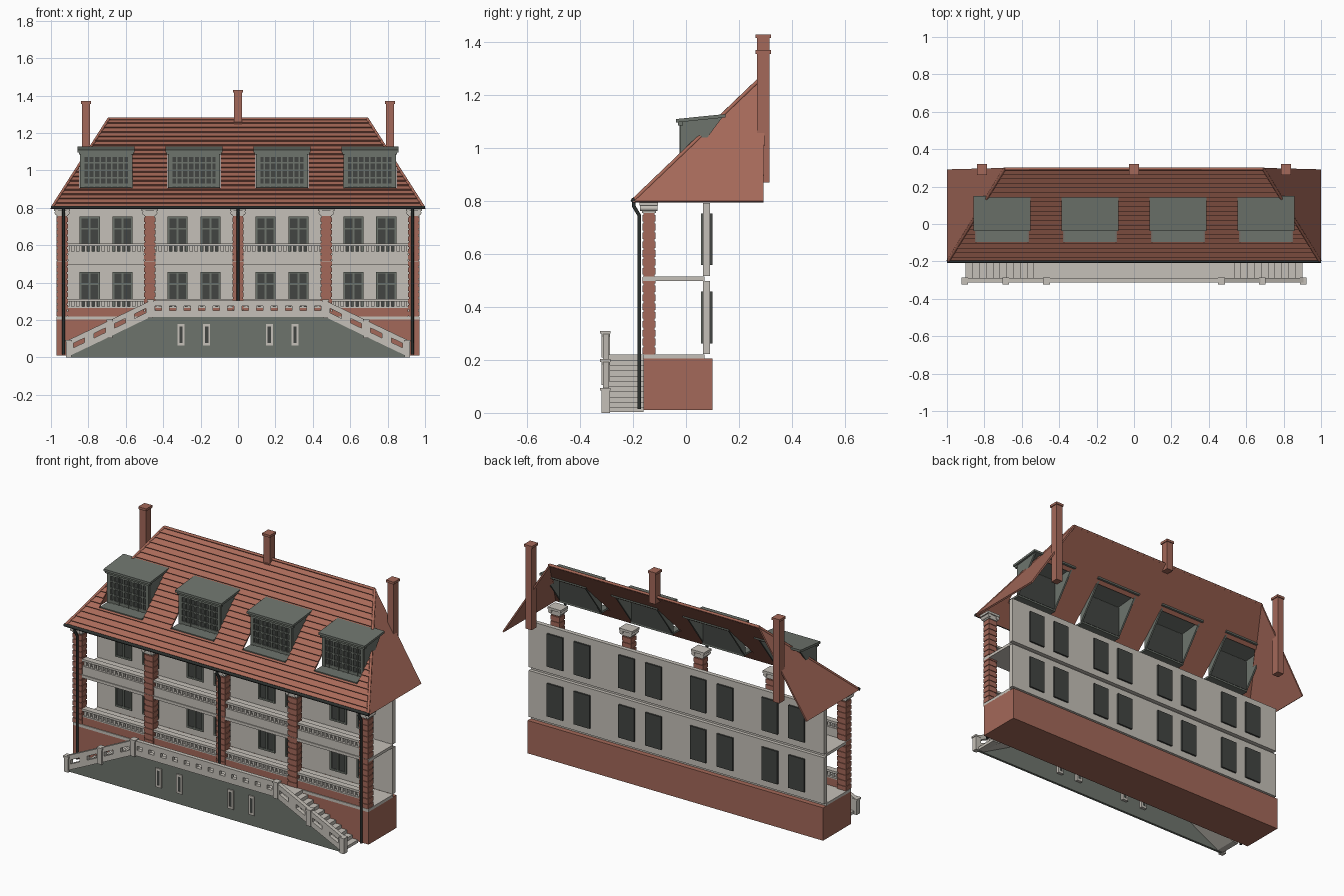
import bpy, bmesh
from mathutils import Vector

cube = bpy.data.objects.get("Cube")
if cube:
    bpy.data.objects.remove(cube, do_unlink=True)


def material(name, r, g, b):
    m = bpy.data.materials.new(name)
    m.use_nodes = True
    m.diffuse_color = (r, g, b, 1)
    m.node_tree.nodes["Principled BSDF"].inputs["Base Color"].default_value = (r, g, b, 1)
    return m


STONE = material("pale stone", 0.56, 0.53, 0.48)
BRICK = material("red brick", 0.37, 0.14, 0.10)
TILE = material("roof tile", 0.40, 0.145, 0.10)
GREY = material("grey paint", 0.155, 0.175, 0.152)
DARK = material("dark metal", 0.025, 0.03, 0.028)
GLASS = material("dark glass", 0.055, 0.06, 0.055)


def box(bm, x0, x1, y0, y1, z0, z1):
    prism(bm, [(x0, z0), (x1, z0), (x1, z1), (x0, z1)], y0, y1)


def prism(bm, pts, a, b, axis="y"):
    """Extrude a flat outline: (x, z) points along y, or (y, z) points along x."""
    def at(p, t):
        return (p[0], t, p[1]) if axis == "y" else (t, p[0], p[1])
    lo = [bm.verts.new(at(p, a)) for p in pts]
    hi = [bm.verts.new(at(p, b)) for p in pts]
    bm.faces.new(lo)
    bm.faces.new(hi[::-1])
    for i in range(len(pts)):
        j = (i + 1) % len(pts)
        bm.faces.new((lo[j], lo[i], hi[i], hi[j]))


def finish(bm, name, mat):
    bmesh.ops.recalc_face_normals(bm, faces=bm.faces[:])
    me = bpy.data.meshes.new(name)
    bm.to_mesh(me)
    bm.free()
    me.materials.append(mat)
    ob = bpy.data.objects.new(name, me)
    bpy.context.collection.objects.link(ob)
    return ob


def boxes(name, mat, items):
    bm = bmesh.new()
    for it in items:
        box(bm, *it)
    return finish(bm, name, mat)


def tube(name, mat, pts, radius):
    cu = bpy.data.curves.new(name, "CURVE")
    cu.dimensions = "3D"
    cu.bevel_depth = radius
    cu.bevel_resolution = 1
    cu.use_fill_caps = True
    sp = cu.splines.new("POLY")
    sp.points.add(len(pts) - 1)
    for p, co in zip(sp.points, pts):
        p.co = (*co, 1)
    cu.materials.append(mat)
    ob = bpy.data.objects.new(name, cu)
    bpy.context.collection.objects.link(ob)


# Basement, floor slabs and rear walls
W = 0.97
FLOORS = (0.22, 0.515)
boxes("basement", BRICK, [(-W, W, -0.16, 0.10, 0.01, 0.205)])
boxes("floor_slabs", STONE, [(-W, W, -0.163, 0.07, f - 0.017, f) for f in FLOORS])
boxes("rear_walls", STONE, [(-W, W, 0.065, 0.09, f + 0.003, f + 0.278) for f in FLOORS])

# Windows
glass, frames = [], []
for f in FLOORS:
    z0, z1 = f + 0.043, f + 0.238
    for c in (-0.705, -0.235, 0.235, 0.705):
        for x in (c - 0.088, c + 0.088):
            glass.append((x - 0.052, x + 0.052, 0.062, 0.1, z0, z1))
            for dx in (-0.049, 0, 0.049):
                frames.append((x + dx - 0.005, x + dx + 0.005, 0.056, 0.063, z0, z1))
            for z in (z0 + 0.005, z0 + 0.13, z1 - 0.005):
                frames.append((x - 0.054, x + 0.054, 0.056, 0.063, z - 0.005, z + 0.005))
boxes("window_glass", GLASS, glass)
boxes("window_frames", GREY, frames)

# Brick columns with raised courses, and capitals with scrolls
COLUMNS = (-0.94, -0.472, 0, 0.472, 0.94)
courses, caps = [], []
for x in COLUMNS:
    courses.append((x - 0.026, x + 0.026, -0.161, -0.119, 0.22, 0.757))
    for i in range(16):
        z = 0.222 + i * 0.0334
        courses.append((x - 0.03, x + 0.03, -0.165, -0.115, z, z + 0.025))
    caps.append((x - 0.03, x + 0.03, -0.167, -0.113, 0.755, 0.785))
    caps.append((x - 0.043, x + 0.043, -0.176, -0.106, 0.783, 0.797))
boxes("columns", BRICK, courses)
boxes("capitals", STONE, caps)
for x in COLUMNS:
    for s in (-1, 1):
        tube("capital_scroll", STONE, [(x + s * 0.03, -0.174, 0.773), (x + s * 0.03, -0.108, 0.773)], 0.012)

# Balcony parapets and balusters
rails = []
for f in FLOORS:
    spans = []
    for a, b in zip(COLUMNS, COLUMNS[1:]):
        a, b = a + 0.03, b - 0.03
        spans.append((a, b, -0.158, -0.13, f, f + 0.045))
        rails.append((a, b, -0.161, -0.125, f + 0.08, f + 0.093))
        rails.append((a, b, -0.16, -0.128, f + 0.045, f + 0.052))
        for i in range(15):
            x = a + (b - a) * (i + 0.5) / 15
            rails.append((x - 0.007, x + 0.007, -0.152, -0.136, f + 0.05, f + 0.082))
    boxes("balcony_parapet", BRICK if f < 0.4 else STONE, spans)
boxes("balustrades", STONE, rails)

# Terrace front wall, landing and stairs
bm = bmesh.new()
prism(bm, [(-0.91, 0), (0.91, 0), (0.91, 0.025), (0.465, 0.22), (-0.465, 0.22), (-0.91, 0.025)], -0.306, -0.292)
finish(bm, "terrace_wall", GREY)
boxes("landing", STONE, [(-0.5, 0.5, -0.3, -0.16, 0.2, 0.22)])
STEPS = 11
for s in (-1, 1):
    pts = [(s * 0.9, 0.003)]
    for i in range(STEPS):
        x = 0.9 - 0.4 * i / STEPS
        z = 0.22 * (i + 1) / STEPS
        pts += [(s * x, z), (s * (x - 0.4 / STEPS), z)]
    pts += [(s * 0.5, 0.195), (s * 0.86, 0.003)]
    bm = bmesh.new()
    prism(bm, pts, -0.293, -0.161)
    finish(bm, "stairs", STONE)


# Pierced stone parapet along the terrace and stairs
def parapet(bm, xa, za, xb, zb, holes, solid):
    def piece(t0, t1, lo, hi):
        (xs, zs), (xe, ze) = [(xa + (xb - xa) * t, za + (zb - za) * t) for t in (t0, t1)]
        prism(bm, [(xs, zs + lo), (xe, ze + lo), (xe, ze + hi), (xs, zs + hi)], -0.314, -0.29)
    piece(0, 1, 0, 0.034)
    piece(0, 1, 0.058, 0.088)
    for i in range(holes + 1):
        t0 = 0 if i == 0 else (i - 0.5 + solid / 2) / holes - solid / holes + 0.5 / holes - solid / 2 / holes + solid / 2 / holes - 0.5 / holes + 0.5 * solid / holes - 0.5 * solid / holes
        mid = i / holes
        piece(max(0, mid - solid / 2 / holes), min(1, mid + solid / 2 / holes), 0.034, 0.058)


bm = bmesh.new()
parapet(bm, -0.465, 0.216, 0.465, 0.216, 12, 0.55)
for s in (-1, 1):
    parapet(bm, s * 0.905, 0.006, s * 0.685, 0.111, 2, 0.45)
    parapet(bm, s * 0.685, 0.111, s * 0.468, 0.216, 2, 0.45)
    for x, z0, z1 in ((0.905, 0, 0.094), (0.685, 0.105, 0.203), (0.468, 0.21, 0.309)):
        box(bm, s * x - 0.014, s * x + 0.014, -0.32, -0.288, z0, z1 - 0.01)
        box(bm, s * x - 0.018, s * x + 0.018, -0.324, -0.286, z1 - 0.01, z1)
finish(bm, "terrace_parapet", STONE)

# Slit openings in the terrace wall
slit_frames, slits = [], []
for x in (-0.305, -0.168, 0.168, 0.305):
    for s in (-1, 1):
        slit_frames.append((x + s * 0.014 - 0.005, x + s * 0.014 + 0.005, -0.312, -0.275, 0.065, 0.178))
    for z in (0.065, 0.165):
        slit_frames.append((x - 0.019, x + 0.019, -0.312, -0.275, z, z + 0.013))
    slits.append((x - 0.01, x + 0.01, -0.309, -0.28, 0.075, 0.168))
boxes("slit_frames", STONE, slit_frames)
boxes("slit_glass", GLASS, slits)

# Tiled front roof slope, trimmed along both hips
EAVE, RIDGE = Vector((-0.195, 0.795)), Vector((0.3, 1.27))
d = RIDGE - EAVE
n = Vector((-d.y, d.x)).normalized()
ROWS = 20
outline = [tuple(EAVE)]
for i in range(ROWS):
    outline.append(tuple(EAVE + d * (i / ROWS) + n * 0.014))
    outline.append(tuple(EAVE + d * ((i + 1) / ROWS) + n * 0.005))
outline.append(tuple(RIDGE))
bm = bmesh.new()
prism(bm, outline, -1.01, 1.01, "x")
for s in (-1, 1):
    cut = bmesh.ops.bisect_plane(bm, geom=bm.verts[:] + bm.edges[:] + bm.faces[:], plane_co=(s, 0, 0.8),
                                 plane_no=(s * 0.48, 0, 0.31), clear_outer=True)
    edges = [e for e in cut["geom_cut"] if isinstance(e, bmesh.types.BMEdge)]
    bmesh.ops.contextual_create(bm, geom=edges)
roof = finish(bm, "roof_slope", TILE)

# Openings for the dormers
DORMERS = (-0.705, -0.235, 0.235, 0.705)
cutter = boxes("dormer_cutter", TILE, [(c - 0.142, c + 0.142, -0.095, 0.12, 0.7, 1.4) for c in DORMERS])
cutter.hide_render = True
mod = roof.modifiers.new("openings", "BOOLEAN")
mod.operation = "DIFFERENCE"
mod.solver = "EXACT"
mod.object = cutter
bpy.context.view_layer.objects.active = roof
bpy.ops.object.modifier_apply(modifier=mod.name)
bpy.data.objects.remove(cutter, do_unlink=True)

# Plain hip ends, hip tiles and ridge tiles
for s in (-1, 1):
    bm = bmesh.new()
    tri = [Vector(p) for p in ((s, -0.2, 0.8), (s, 0.292, 0.8), (s * 0.69, 0.3, 1.28))]
    inset = Vector((-s * 0.008, 0, -0.005))
    a = [bm.verts.new(p) for p in tri]
    b = [bm.verts.new(p + inset) for p in tri]
    bm.faces.new(a)
    bm.faces.new(b[::-1])
    for i in range(3):
        j = (i + 1) % 3
        bm.faces.new((a[j], a[i], b[i], b[j]))
    finish(bm, "hip_end", BRICK)
    tube("hip_tiles", TILE, [(s * 0.993, -0.198, 0.803), (s * 0.69, 0.297, 1.277)], 0.008)
tube("ridge_tiles", TILE, [(-0.69, 0.295, 1.277), (0.69, 0.295, 1.277)], 0.008)

# Dormers: side walls, roof, sill and gridded window
for c in DORMERS:
    bm = bmesh.new()
    for x in (c - 0.14, c + 0.13):
        prism(bm, [(-0.02, 0.905), (-0.02, 1.1), (0.14, 1.12)], x, x + 0.01, "x")
    prism(bm, [(-0.037, 1.097), (-0.037, 1.11), (0.15, 1.129), (0.15, 1.116)], c - 0.152, c + 0.152, "x")
    box(bm, c - 0.146, c + 0.146, -0.03, -0.012, 1.085, 1.1)
    box(bm, c - 0.136, c + 0.136, -0.095, -0.01, 0.9, 0.912)
    for i in range(9):
        x = c - 0.125 + 0.25 * i / 8
        w = 0.009 if i in (0, 8) else 0.004
        box(bm, x - w, x + w, -0.024, -0.014, 0.91, 1.09)
    for i in range(5):
        z = 0.922 + 0.158 * i / 4
        w = 0.008 if i in (0, 4) else 0.004
        box(bm, c - 0.134, c + 0.134, -0.023, -0.014, z - w, z + w)
    finish(bm, "dormer", GREY)
boxes("dormer_glass", GLASS, [(c - 0.132, c + 0.132, -0.017, -0.008, 0.91, 1.095) for c in DORMERS])

# Chimneys
stacks = []
for x, z0, z1 in ((-0.813, 0.87, 1.37), (0, 1.24, 1.43), (0.813, 0.87, 1.37)):
    stacks.append((x - 0.021, x + 0.021, 0.269, 0.316, z0, z1 - 0.012))
    stacks.append((x - 0.026, x + 0.026, 0.263, 0.321, z1 - 0.014, z1))
boxes("chimneys", BRICK, stacks)

# Gutter and downpipes
tube("gutter", DARK, [(-1, -0.2, 0.803), (1, -0.2, 0.803)], 0.009)
for x, foot in ((-0.932, 0.015), (0, 0.22), (0.932, 0.015)):
    tube("downpipe", DARK, [(x, -0.198, 0.8), (x, -0.197, 0.78), (x, -0.176, 0.745), (x, -0.176, foot)], 0.008)
